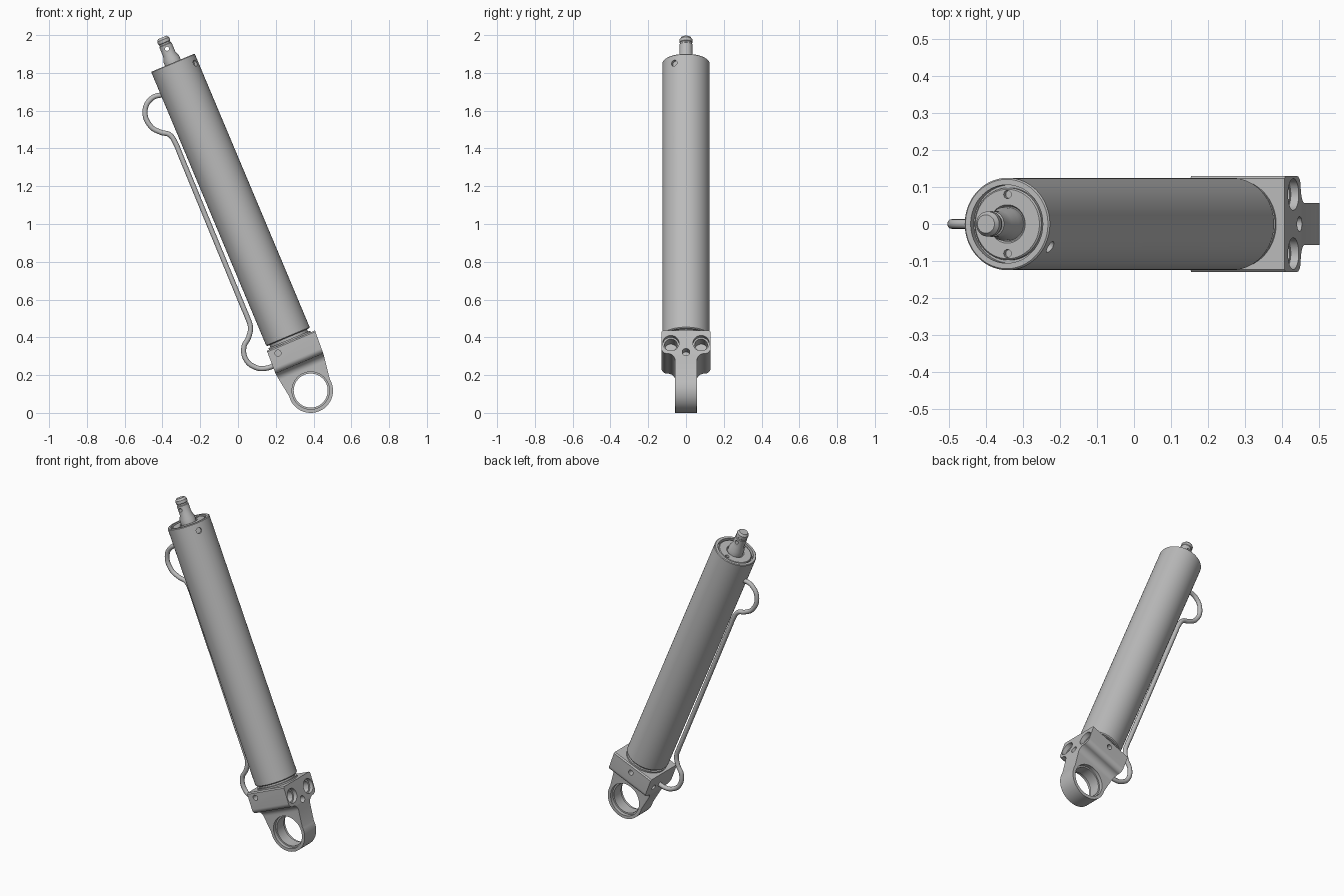
import bpy, bmesh
from math import pi, sin, cos, radians
from mathutils import Matrix, Vector

if "Cube" in bpy.data.objects:
    bpy.data.objects.remove(bpy.data.objects["Cube"])

# Single material
metal = bpy.data.materials.new("grey_metal")
metal.use_nodes = True
GREY = (0.5, 0.5, 0.5, 1)
metal.diffuse_color = GREY
metal.node_tree.nodes["Principled BSDF"].inputs["Base Color"].default_value = GREY

# Parts are modelled upright around the eye centre, then leaned over
LEAN = Matrix.Translation((0.385, 0, 0.118)) @ Matrix.Rotation(radians(-22.8), 4, 'Y')


def make(name, bm):
    bmesh.ops.remove_doubles(bm, verts=bm.verts, dist=1e-5)
    bmesh.ops.recalc_face_normals(bm, faces=bm.faces)
    mesh = bpy.data.meshes.new(name)
    bm.to_mesh(mesh)
    bm.free()
    mesh.materials.append(metal)
    obj = bpy.data.objects.new(name, mesh)
    bpy.context.collection.objects.link(obj)
    return obj


def lathe(name, profile, steps=64, matrix=None):
    """Revolve (radius, height) points about z."""
    bm = bmesh.new()
    verts = [bm.verts.new((r, 0, z)) for r, z in profile]
    edges = [bm.edges.new(pair) for pair in zip(verts, verts[1:])]
    bmesh.ops.spin(bm, geom=verts + edges, cent=(0, 0, 0), axis=(0, 0, 1),
                   angle=2 * pi, steps=steps)
    if matrix:
        bm.transform(matrix)
    return make(name, bm)


def prism(name, points, offset):
    """Extrude a planar outline by offset."""
    bm = bmesh.new()
    face = bm.faces.new([bm.verts.new(p) for p in points])
    new = bmesh.ops.extrude_face_region(bm, geom=[face])["geom"]
    bmesh.ops.translate(bm, vec=offset,
                        verts=[v for v in new if isinstance(v, bmesh.types.BMVert)])
    return make(name, bm)


def drill(name, start, direction, radius, depth, steps=24):
    """Cylinder cutter entering at start and going along direction."""
    d = Vector(direction).normalized()
    m = Matrix.Translation(Vector(start) - d * 0.02) @ d.to_track_quat('Z', 'Y').to_matrix().to_4x4()
    end = depth + 0.02
    return lathe(name, [(0, 0), (radius, 0), (radius, end), (0, end)], steps, m)


def cut(obj, cutter, operation='DIFFERENCE'):
    mod = obj.modifiers.new("cut", 'BOOLEAN')
    mod.operation = operation
    mod.solver = 'EXACT'
    mod.object = cutter
    bpy.context.view_layer.objects.active = obj
    bpy.ops.object.modifier_apply(modifier=mod.name)
    bpy.data.objects.remove(cutter)


def finish(obj, lean=True):
    if lean:
        obj.data.transform(LEAN)
    bpy.ops.object.select_all(action='DESELECT')
    obj.select_set(True)
    bpy.context.view_layer.objects.active = obj
    bpy.ops.object.shade_smooth_by_angle(angle=radians(32))


def arc(cx, cy, r, a0, a1, n):
    angles = [radians(a0 + (a1 - a0) * i / n) for i in range(n + 1)]
    return [(cx + r * cos(a), cy + r * sin(a)) for a in angles]


# Mount block: side section with shoulders flowing into a thin lug
TOP, LUG = 0.285, 0.057
half = [(0.123, TOP), (0.13, TOP - 0.007)]
half += arc(0.1, 0.185, 0.03, 0, -90, 8)
half += arc(LUG + 0.04, 0.115, 0.04, 90, 180, 8)
half += [(LUG, -0.108), (LUG - 0.006, -0.15)]
section = half + [(-y, z) for y, z in reversed(half)]
mount = prism("mount_block", [(-0.2, y, z) for y, z in section], (0.4, 0, 0))

# Front outline rounds off around the eye
outline = [(0.145, 0.3), (0.137, 0.15)] + arc(0, 0, 0.118, 8, -188, 40)
outline += [(-0.137, 0.15), (-0.132, 0.3)]
cut(mount, prism("outline_cutter", [(x, -0.2, z) for x, z in outline], (0, 0.4, 0)), 'INTERSECT')

# Eye hole with a wider recess on each side
eye = [(0, -0.1), (0.099, -0.1), (0.099, -0.035), (0.09, -0.035),
       (0.09, 0.035), (0.099, 0.035), (0.099, 0.1), (0, 0.1)]
cut(mount, lathe("eye_cutter", eye, 64, Matrix.Rotation(pi / 2, 4, 'X')))

# Ports on the right-hand face, with stepped bores
for side in (-1, 1):
    for radius, depth in ((0.043, 0.03), (0.034, 0.1)):
        cut(mount, drill("port_cutter", (0.145, side * 0.08, 0.214), (-1, 0, 0), radius, depth, 32))
cut(mount, drill("pin_cutter", (0.14, 0, 0.164), (-1, 0, 0), 0.02, 0.05))
cut(mount, drill("front_cutter", (-0.083, -0.13, 0.25), (0, 1, 0), 0.016, 0.04))
cut(mount, drill("back_cutter", (0, 0.13, 0.24), (0, -1, 0), 0.016, 0.04))
cut(mount, drill("side_cutter", (-0.135, 0.06, 0.2), (1, 0, 0), 0.016, 0.04))
finish(mount)

# Collar between block and barrel
finish(lathe("neck_collar", [(0, 0.27), (0.12, 0.27), (0.12, 0.294), (0.108, 0.294),
                             (0.108, 0.312), (0, 0.312)]))

# Barrel with recessed top and a bleed hole
barrel = lathe("barrel", [(0, 0.307), (0.12, 0.307), (0.125, 0.312), (0.125, 1.879),
                          (0.121, 1.883), (0.106, 1.883), (0.106, 1.86), (0, 1.86)], 96)
cut(barrel, drill("bleed_cutter", (0.108, -0.063, 1.835), (-0.108, 0.063, 0), 0.017, 0.015))
finish(barrel)

# Gland with two spanner holes
gland = lathe("gland", [(0, 1.855), (0.098, 1.855), (0.098, 1.874), (0.094, 1.878),
                        (0.052, 1.878), (0.048, 1.872), (0, 1.872)])
for side in (-1, 1):
    cut(gland, drill("spanner_cutter", (0, side * 0.08, 1.878), (0, 0, -1), 0.011, 0.015))
finish(gland)

# Piston rod with tapered shoulder, groove and cross hole
rod = lathe("piston_rod", [(0, 1.865), (0.045, 1.865), (0.045, 1.905), (0.035, 1.932),
                           (0.035, 1.985), (0.031, 1.988), (0.031, 1.996), (0.034, 1.999),
                           (0.034, 2.016), (0.025, 2.028), (0, 2.028)], 48)
cut(rod, drill("cross_cutter", (0, -0.05, 1.963), (0, 1, 0), 0.011, 0.1))
finish(rod)

# Transfer pipe looping from barrel to block
path = [(-0.38, 1.68), (-0.41, 1.682), (-0.458, 1.664), (-0.492, 1.6), (-0.463, 1.518),
        (-0.41, 1.486), (-0.362, 1.472), (-0.33, 1.426), (-0.31, 1.378), (0.03, 0.553),
        (0.05, 0.505), (0.066, 0.452), (0.056, 0.4), (0.031, 0.347), (0.045, 0.278),
        (0.093, 0.241), (0.14, 0.235), (0.21, 0.258)]
curve = bpy.data.curves.new("transfer_pipe", 'CURVE')
curve.dimensions = '3D'
curve.bevel_depth = 0.0135
curve.bevel_resolution = 4
curve.use_fill_caps = True
spline = curve.splines.new('BEZIER')
spline.bezier_points.add(len(path) - 1)
for point, (x, z) in zip(spline.bezier_points, path):
    point.co = (x, 0, z)
    point.handle_left_type = point.handle_right_type = 'AUTO'
curve.materials.append(metal)
pipe = bpy.data.objects.new("transfer_pipe", curve)
bpy.context.collection.objects.link(pipe)
bpy.ops.object.select_all(action='DESELECT')
pipe.select_set(True)
bpy.context.view_layer.objects.active = pipe
bpy.ops.object.convert(target='MESH')
finish(bpy.context.view_layer.objects.active, lean=False)
